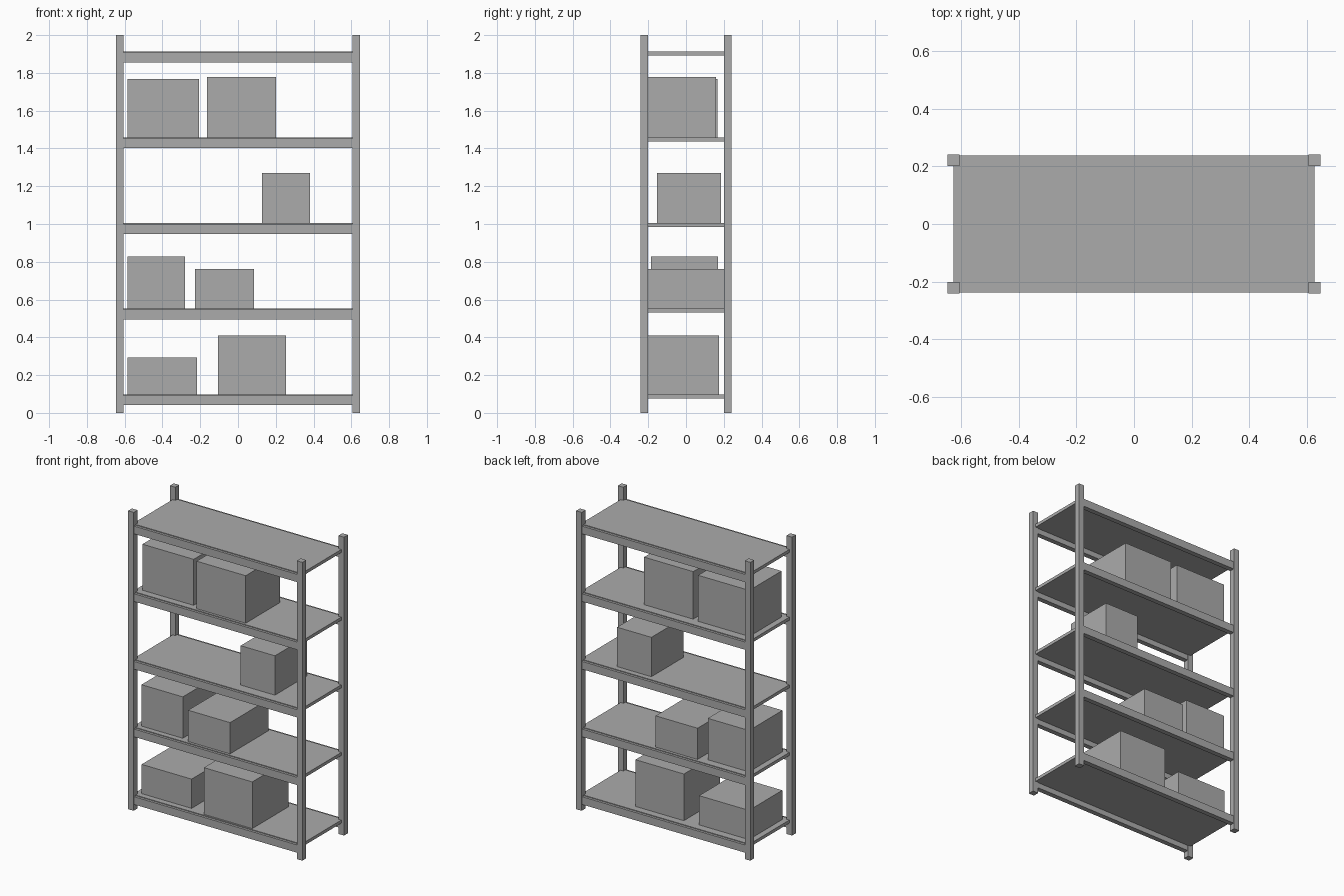
import bpy

if "Cube" in bpy.data.objects:
    bpy.data.objects.remove(bpy.data.objects["Cube"])

# One plain grey for everything
grey = bpy.data.materials.new("plain_grey")
grey.diffuse_color = (0.41, 0.41, 0.41, 1.0)
grey.use_nodes = True
grey.node_tree.nodes["Principled BSDF"].inputs["Base Color"].default_value = grey.diffuse_color


def block(name, x0, x1, y0, y1, z0, z1):
    """Axis-aligned box between two corners."""
    bpy.ops.mesh.primitive_cube_add(size=1)
    ob = bpy.context.object
    ob.name = ob.data.name = name
    centre = ((x0 + x1) / 2, (y0 + y1) / 2, (z0 + z1) / 2)
    size = (x1 - x0, y1 - y0, z1 - z0)
    for v in ob.data.vertices:
        v.co = [c + s * p for c, s, p in zip(centre, size, v.co)]
    ob.data.materials.append(grey)
    return ob


POST_X, POST_Y = 0.6255, 0.221   # post centres
POST = 0.0205                    # half post width
BEAM = 0.0165                    # half beam thickness
FIRST, STEP = 0.098, 0.4535      # shelf tops
levels = [FIRST + STEP * i for i in range(5)]

# Four upright posts
for sx in (-1, 1):
    for sy in (-1, 1):
        cx, cy = sx * POST_X, sy * POST_Y
        block("post", cx - POST, cx + POST, cy - POST, cy + POST, 0, 2)

# Shelf boards, each carried by a front and a back beam
for top in levels:
    block("shelf_board", -POST_X, POST_X, -POST_Y, POST_Y, top - 0.021, top)
    for sy in (-1, 1):
        cy = sy * POST_Y
        block("shelf_beam", -POST_X, POST_X, cy - BEAM, cy + BEAM,
              top - 0.057, top - 0.005)

# Stored boxes: level, x range, y range, top height
boxes = [
    (0, -0.586, -0.216, -0.183, 0.170, 0.294),
    (0, -0.106, 0.253, -0.210, 0.174, 0.411),
    (1, -0.586, -0.280, -0.185, 0.169, 0.829),
    (1, -0.227, 0.084, -0.204, 0.202, 0.761),
    (2, 0.127, 0.381, -0.153, 0.185, 1.269),
    (3, -0.586, -0.206, -0.175, 0.166, 1.767),
    (3, -0.164, 0.200, -0.204, 0.158, 1.777),
]
for lvl, x0, x1, y0, y1, top in boxes:
    block("storage_box", x0, x1, y0, y1, levels[lvl], top)
